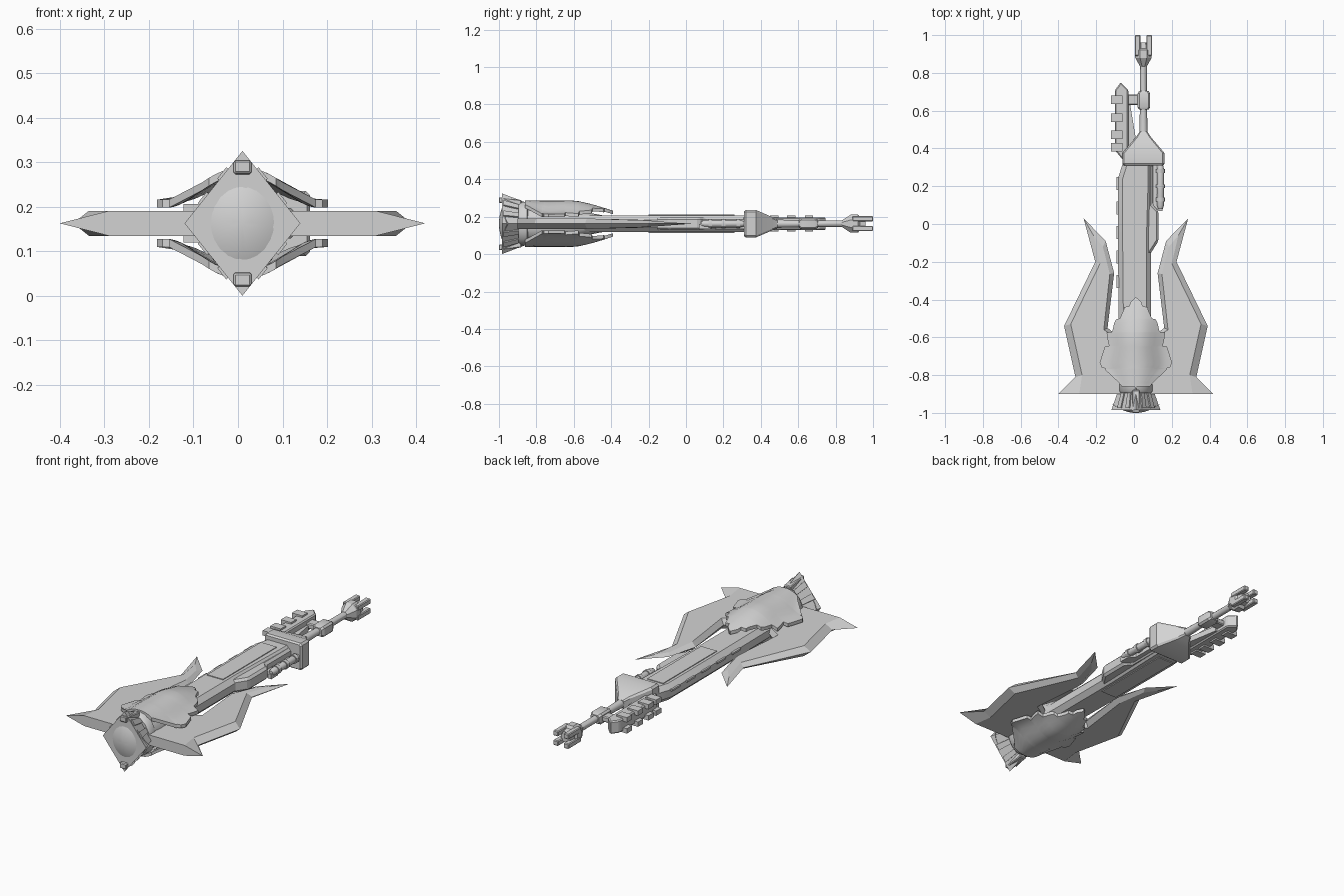
import bpy, bmesh, math

if "Cube" in bpy.data.objects:
    bpy.data.objects.remove(bpy.data.objects["Cube"])

CX, CZ = 0.01, 0.1625          # main axis of the hull
grey = bpy.data.materials.new("light grey")
grey.diffuse_color = (0.65, 0.65, 0.65, 1)
grey.use_nodes = True
grey.node_tree.nodes["Principled BSDF"].inputs["Base Color"].default_value = grey.diffuse_color


def finish(name, bm, smooth=30, bevel=0):
    bmesh.ops.recalc_face_normals(bm, faces=bm.faces)
    me = bpy.data.meshes.new(name)
    bm.to_mesh(me)
    bm.free()
    ob = bpy.data.objects.new(name, me)
    bpy.context.collection.objects.link(ob)
    me.materials.append(grey)
    if bevel:
        m = ob.modifiers.new("bevel", 'BEVEL')
        m.width, m.segments, m.limit_method = bevel, 1, 'ANGLE'
    if smooth:
        bpy.ops.object.select_all(action='DESELECT')
        ob.select_set(True)
        bpy.context.view_layer.objects.active = ob
        bpy.ops.object.shade_smooth_by_angle(angle=math.radians(smooth))
    return ob


def loft(name, rings, smooth=30, bevel=0):
    """Skin closed rings of equal length and cap both ends."""
    bm = bmesh.new()
    vs = [[bm.verts.new(p) for p in r] for r in rings]
    n = len(vs[0])
    for a, b in zip(vs, vs[1:]):
        for i in range(n):
            j = (i + 1) % n
            bm.faces.new((a[i], a[j], b[j], b[i]))
    bm.faces.new(vs[0])
    bm.faces.new(vs[-1])
    return finish(name, bm, smooth, bevel)


def oct_ring(x0, x1, y, hz, c):
    """Chamfered rectangle across the hull at y."""
    return [(x0 + c, y, CZ - hz), (x1 - c, y, CZ - hz), (x1, y, CZ - hz + c), (x1, y, CZ + hz - c),
            (x1 - c, y, CZ + hz), (x0 + c, y, CZ + hz), (x0, y, CZ + hz - c), (x0, y, CZ - hz + c)]


def round_ring(x, y, rx, rz, n=12, turn=0.0):
    return [(x + rx * math.cos(turn + 2 * math.pi * i / n), y,
             CZ + rz * math.sin(turn + 2 * math.pi * i / n)) for i in range(n)]


def box(name, x, y, z, bevel=0):
    loft(name, [[(x[0], q, z[0]), (x[1], q, z[0]), (x[1], q, z[1]), (x[0], q, z[1])] for q in y], 0, bevel)


def plate(name, outline, z0, z1, bevel=0):
    loft(name, [[(x, y, z) for x, y in outline] for z in (z0, z1)], 0, bevel)


# Long main hull and its wider right flank
loft("main_hull", [oct_ring(-0.08, 0.09, -0.62, 0.045, 0.025), oct_ring(-0.085, 0.09, -0.1, 0.045, 0.025),
                   oct_ring(-0.085, 0.10, 0.24, 0.045, 0.025), oct_ring(-0.06, 0.10, 0.32, 0.045, 0.025)])
plate("right_flank", [(0.05, -0.16), (0.085, -0.16), (0.13, -0.09), (0.13, 0.07), (0.10, 0.10),
                      (0.10, 0.32), (0.05, 0.32)], 0.128, 0.197, 0.012)
for i in range(5):
    y = -0.34 + i * 0.13
    box("hull_slot", (-0.092, -0.08), (y, y + 0.07), (0.175, 0.185))
for s in (-1, 1):
    z = CZ + s * 0.045
    box("hull_spine_panel", (-0.045, 0.05), (-0.2, 0.26), (z - 0.004, z + 0.004))

# Side pod on the right flank
loft("side_pod", [round_ring(0.14, y, r, r) for y, r in
                  ((0.08, 0.012), (0.10, 0.019), (0.29, 0.019), (0.31, 0.014))])
for y in (0.12, 0.19, 0.27):
    loft("pod_band", [round_ring(0.14, q, 0.024, 0.024) for q in (y, y + 0.02)])
plate("pod_cradle", [(0.09, 0.10), (0.13, 0.07), (0.15, 0.07), (0.15, 0.13), (0.12, 0.16), (0.12, 0.31), (0.09, 0.31)],
      0.135, 0.16)

# Hammer-like block, shaft, collar and tip at the far end
loft("head_block", [oct_ring(0.05 - a, 0.05 + a, y, h, c) for y, a, h, c in
     ((0.31, 0.105, 0.066, 0.008), (0.32, 0.112, 0.073, 0.01), (0.375, 0.112, 0.073, 0.01),
      (0.46, 0.04, 0.036, 0.008), (0.49, 0.02, 0.022, 0.006))], 25)
loft("shaft", [round_ring(0.05, y, r, r) for y, r in ((0.46, 0.023), (0.6, 0.019), (0.7, 0.018), (0.87, 0.018))])
loft("shaft_collar", [oct_ring(0.052 - a, 0.052 + a, y, h, 0.009) for y, a, h in
     ((0.605, 0.025, 0.022), (0.618, 0.033, 0.029), (0.69, 0.033, 0.029), (0.705, 0.025, 0.022))])
loft("tip_socket", [round_ring(0.05, y, a, b, 8, math.pi / 8) for y, a, b in
     ((0.835, 0.02, 0.02), (0.88, 0.047, 0.052), (0.92, 0.047, 0.052), (0.93, 0.036, 0.036), (0.96, 0.03, 0.03))], 25)
for sx in (-1, 1):
    for sz in (-1, 1):
        x, z = 0.05 + sx * 0.031, CZ + sz * 0.026
        box("tip_prong", (x - 0.015, x + 0.015), (0.89, 1.0), (z - 0.014, z + 0.014), 0.004)

# Toothed side panel with its strut and brace
plate("side_panel", [(-0.10, 0.39), (-0.06, 0.34), (-0.03, 0.36), (-0.03, 0.71), (-0.07, 0.75), (-0.10, 0.71)],
      0.128, 0.197, 0.006)
for y in (0.385, 0.45, 0.54, 0.635):
    for z in (0.12, 0.18):
        box("panel_tooth", (-0.122, -0.06), (y, y + 0.045), (z, z + 0.026))
box("panel_strut", (-0.05, 0.03), (0.63, 0.685), (0.148, 0.178), 0.005)
plate("panel_brace", [(-0.03, 0.63), (-0.02, 0.63), (0.012, 0.44), (-0.03, 0.36)], 0.135, 0.165)

# Swept wings: sharp rim, thicker inset; columns are rim x, rim y, inset x, inset y, half thickness
WING = [(0.06, -0.90, 0.06, -0.90, 0.028), (0.41, -0.90, 0.30, -0.90, 0.028), (0.32, -0.81, 0.285, -0.80, 0.028),
        (0.38, -0.54, 0.345, -0.53, 0.028), (0.215, -0.20, 0.19, -0.21, 0.018), (0.277, 0.03, 0.225, -0.06, 0.006),
        (0.16, -0.09, 0.175, -0.12, 0.010), (0.115, -0.26, 0.138, -0.265, 0.022), (0.15, -0.55, 0.17, -0.56, 0.028),
        (0.06, -0.62, 0.06, -0.63, 0.028)]
for s, side in ((1, "right"), (-1, "left")):
    rim = [(CX + s * a, b, CZ) for a, b, c, d, t in WING]
    top = [(CX + s * c, d, CZ + t) for a, b, c, d, t in WING]
    low = [(x, y, 2 * CZ - z) for x, y, z in top]
    loft(side + "_wing", [low, rim, top], 0)

# Core under the shields
loft("rear_core", [round_ring(CX, y, a, b, 16) for y, a, b in
     ((-0.88, 0.085, 0.10), (-0.8, 0.095, 0.105), (-0.65, 0.09, 0.09), (-0.5, 0.075, 0.055), (-0.42, 0.05, 0.04))], 40)

# Domed shields with toothed edges; rows are y, half width
ROWS = [(-0.86, 0.075), (-0.84, 0.09), (-0.77, 0.165), (-0.765, 0.16), (-0.76, 0.18), (-0.735, 0.192), (-0.65, 0.165),
        (-0.645, 0.142), (-0.61, 0.15), (-0.575, 0.155), (-0.57, 0.125), (-0.525, 0.115), (-0.505, 0.105),
        (-0.50, 0.085), (-0.455, 0.065), (-0.44, 0.062), (-0.435, 0.035), (-0.415, 0.03), (-0.39, 0.004)]


def shield_height(x, y):
    crown = 0.124 - 0.055 * max(0.0, (y + 0.6) / 0.21) ** 1.3
    fall = min(1.0, abs(x) / 0.17)
    return 0.053 + (crown - 0.053) * 0.5 * (1 + math.cos(math.pi * fall ** 1.2))


for s, side in ((1, "upper"), (-1, "lower")):
    bm = bmesh.new()
    N = 12
    layers = []
    for drop in (0.0, 0.018):
        layers.append([[bm.verts.new((CX + w * (2 * i / N - 1), y, CZ + s * (shield_height(w * (2 * i / N - 1), y) - drop)))
                        for i in range(N + 1)] for y, w in ROWS])
    for g in layers:
        for a, b in zip(g, g[1:]):
            for i in range(N):
                bm.faces.new((a[i], a[i + 1], b[i + 1], b[i]))
    up, dn = layers
    for col in (0, N):          # side rims
        for k in range(len(ROWS) - 1):
            bm.faces.new((up[k][col], up[k + 1][col], dn[k + 1][col], dn[k][col]))
    for k in (0, -1):           # end rims
        for i in range(N):
            bm.faces.new((up[k][i], up[k][i + 1], dn[k][i + 1], dn[k][i]))
    finish(side + "_shield", bm, 40)

# Engine: collar ring, flared diamond bell and a softly domed cap
loft("engine_collar", [round_ring(CX, y, a, b, 16) for y, a, b in
     ((-0.895, 0.085, 0.105), (-0.885, 0.092, 0.115), (-0.85, 0.092, 0.118), (-0.84, 0.08, 0.10))], 40)
loft("engine_bell", [round_ring(CX, y, a, b, 4) for y, a, b in
     ((-0.86, 0.09, 0.115), (-0.90, 0.10, 0.13), (-0.985, 0.13, 0.1625))], 0)
bm = bmesh.new()
K = 6
rings = [bm.verts.new((CX, -1.0, CZ))]
prev = None
for k in range(1, K + 1):
    f = k / K
    ring = []
    for i in range(4 * K):
        q, u = divmod(i, K)
        a, b = q * math.pi / 2, (q + 1) * math.pi / 2
        u /= K
        x = 0.13 * f * (math.cos(a) * (1 - u) + math.cos(b) * u)
        z = 0.150 * f * (math.sin(a) * (1 - u) + math.sin(b) * u)
        d = min(1.0, (x / 0.13) ** 2 + (z / 0.15) ** 2)
        ring.append(bm.verts.new((CX + x, -1.0 + 0.05 * d, CZ + z)))
    for i in range(4 * K):
        j = (i + 1) % (4 * K)
        bm.faces.new((rings[0], ring[i], ring[j]) if prev is None else (prev[i], ring[i], ring[j], prev[j]))
    prev = ring
bm.faces.new(prev)
finish("engine_cap", bm, 60)

# Clamps on the upper and lower corners, slats along the four bell faces
for s in (-1, 1):
    for side in (-1, 1):
        for f in (0.25, 0.6):
            def slat(y, a, b, lift, g):
                x, z = a * (1 - g) + lift, b * g + lift
                return (CX + side * x, y, CZ + s * z)
            loft("bell_slat", [[slat(y, a, b, l, g) for l, g in ((-0.01, f), (0.006, f), (0.006, f + 0.16), (-0.01, f + 0.16))]
                               for y, a, b in ((-0.895, 0.098, 0.128), (-0.975, 0.126, 0.158))], 0)
    loft("corner_clamp", [[(CX + x, y, CZ + s * (h + dz)) for x, dz in ((-0.02, -0.015), (0.02, -0.015), (0.02, 0.015), (-0.02, 0.015))]
                          for y, h in ((-0.88, 0.112), (-1.0, 0.127))], 0, 0.004)
